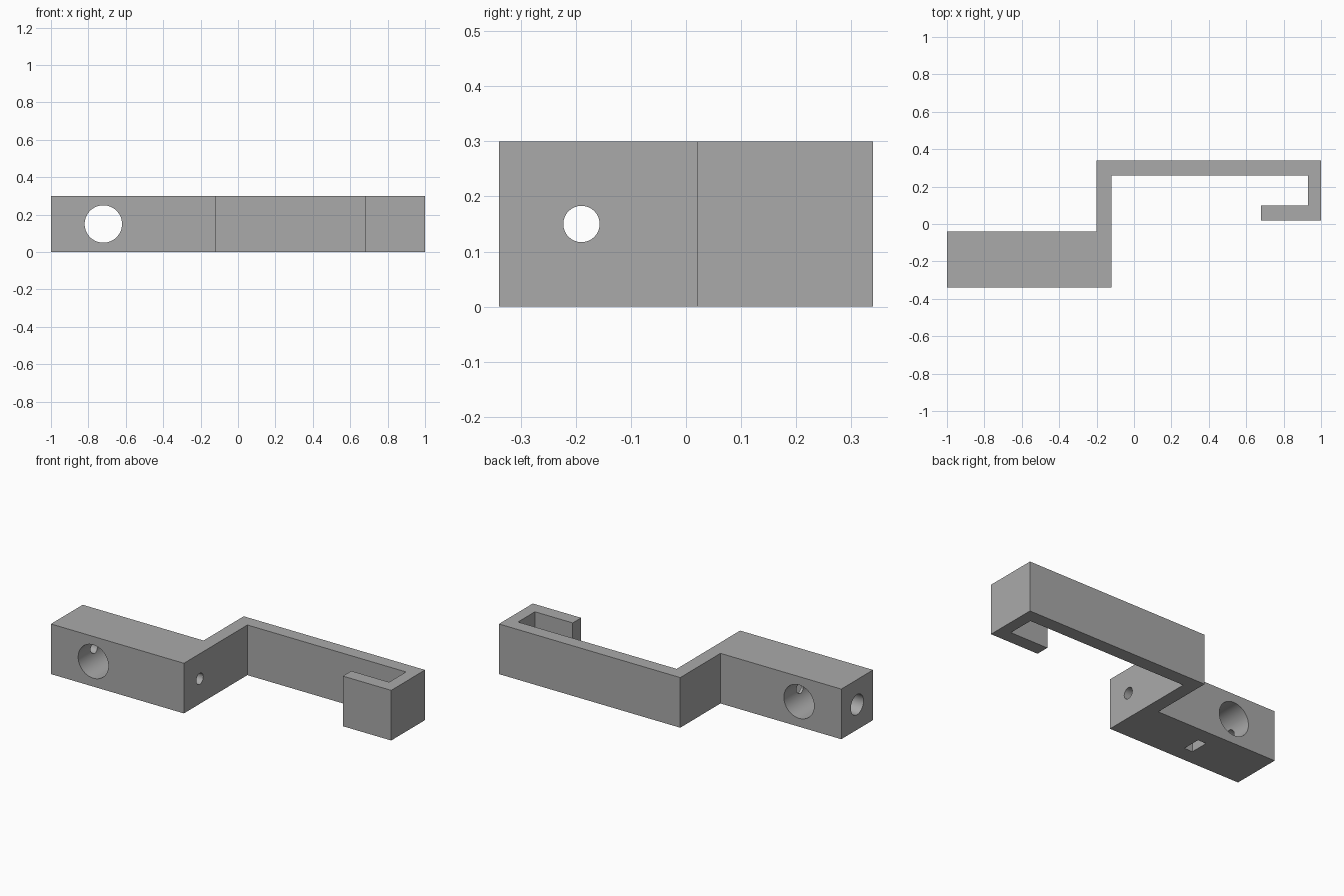
import bpy
import bmesh
from math import pi, radians

cube = bpy.data.objects.get("Cube")
if cube:
    bpy.data.objects.remove(cube, do_unlink=True)

HEIGHT = 0.3
MID = HEIGHT / 2
BOLT_Y = -0.19

grey = bpy.data.materials.new("plain grey")
grey.use_nodes = True
colour = (0.4, 0.4, 0.4, 1)
grey.diffuse_color = colour
grey.node_tree.nodes["Principled BSDF"].inputs["Base Color"].default_value = colour

# Bracket outline: clamp block, stepped arm and hooked end, extruded upward
outline = [(-1, -0.34), (-0.12, -0.34), (-0.12, 0.26), (0.93, 0.26),
           (0.93, 0.1), (0.68, 0.1), (0.68, 0.02), (1, 0.02),
           (1, 0.34), (-0.2, 0.34), (-0.2, -0.04), (-1, -0.04)]
mesh = bpy.data.meshes.new("hook_bracket")
bm = bmesh.new()
base = bm.faces.new([bm.verts.new((x, y, 0)) for x, y in outline])
top = bmesh.ops.extrude_face_region(bm, geom=[base])["geom"]
bmesh.ops.translate(bm, vec=(0, 0, HEIGHT),
                    verts=[v for v in top if isinstance(v, bmesh.types.BMVert)])
bmesh.ops.recalc_face_normals(bm, faces=bm.faces)
bm.to_mesh(mesh)
bm.free()
bracket = bpy.data.objects.new("hook_bracket", mesh)
bpy.context.collection.objects.link(bracket)
mesh.materials.append(grey)


def cut(cutter, name):
    """Subtract a helper from the bracket, then remove it."""
    cutter.name = name
    cutter.hide_render = True
    bpy.ops.object.select_all(action='DESELECT')
    bracket.select_set(True)
    bpy.context.view_layer.objects.active = bracket
    mod = bracket.modifiers.new(name, 'BOOLEAN')
    mod.operation = 'DIFFERENCE'
    mod.solver = 'EXACT'
    mod.object = cutter
    bpy.ops.object.modifier_apply(modifier=mod.name)
    bpy.data.objects.remove(cutter, do_unlink=True)


def drill(name, radius, length, centre, rotation):
    bpy.ops.mesh.primitive_cylinder_add(vertices=64, radius=radius, depth=length,
                                        location=centre, rotation=rotation)
    cut(bpy.context.object, name)


# Rod hole through the block, front to back
drill("rod_hole", 0.1, 0.6, (-0.72, BOLT_Y, MID), (pi / 2, 0, 0))
# Long bolt hole along the block, with a wider recess for the bolt head
drill("bolt_hole", 0.033, 1.2, (-0.56, BOLT_Y, MID), (0, pi / 2, 0))
drill("bolt_head_recess", 0.06, 0.2, (-1, BOLT_Y, MID), (0, pi / 2, 0))

# Nut slot, open underneath only
bpy.ops.mesh.primitive_cube_add(size=1, location=(-0.58, BOLT_Y, 0.08))
slot = bpy.context.object
slot.scale = (0.055, 0.112, 0.26)
cut(slot, "nut_slot")

# Smooth bores, crisp edges
bracket.select_set(True)
bpy.context.view_layer.objects.active = bracket
bpy.ops.object.shade_smooth_by_angle(angle=radians(30))
